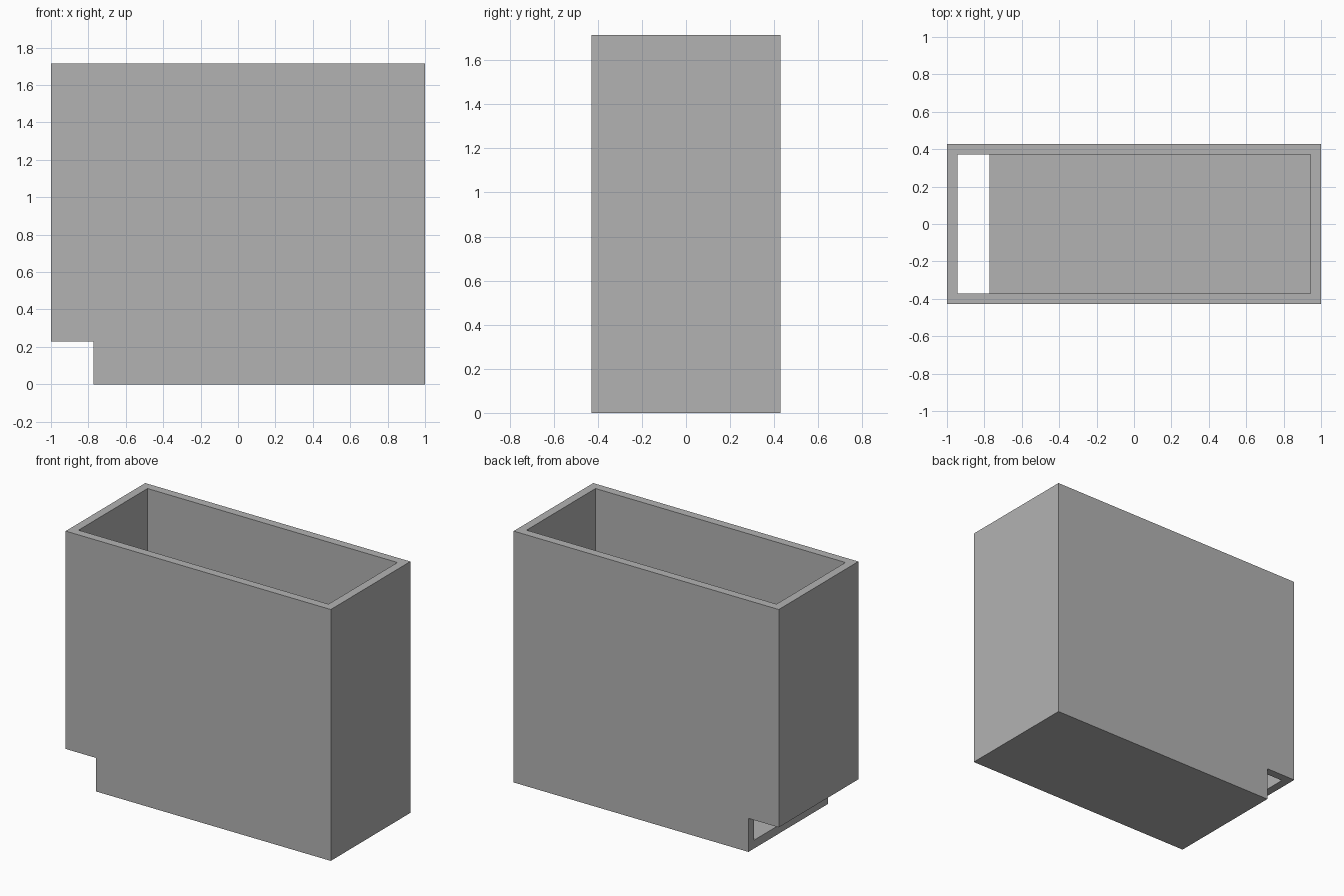
import bpy
import bmesh
from mathutils import Vector

if "Cube" in bpy.data.objects:
    bpy.data.objects.remove(bpy.data.objects["Cube"], do_unlink=True)

# Everything is laid out in whole wall thicknesses
UNIT = 2 / 35
LENGTH, DEPTH, HEIGHT = 35 * UNIT, 15 * UNIT, 30 * UNIT
WALL, NOTCH = UNIT, 4 * UNIT


def box(name, low, high):
    """Axis-aligned box between two corners."""
    low, high = Vector(low), Vector(high)
    bm = bmesh.new()
    bmesh.ops.create_cube(bm, size=1)
    bmesh.ops.scale(bm, vec=high - low, verts=bm.verts)
    bmesh.ops.translate(bm, vec=(low + high) / 2, verts=bm.verts)
    mesh = bpy.data.meshes.new(name)
    bm.to_mesh(mesh)
    bm.free()
    obj = bpy.data.objects.new(name, mesh)
    bpy.context.collection.objects.link(obj)
    return obj


def carve(target, cutter):
    """Subtract the cutter from the target and discard it."""
    cutter.hide_render = True
    mod = target.modifiers.new("carve", 'BOOLEAN')
    mod.operation = 'DIFFERENCE'
    mod.solver = 'EXACT'
    mod.object = cutter
    bpy.context.view_layer.objects.active = target
    bpy.ops.object.modifier_apply(modifier=mod.name)
    bpy.data.objects.remove(cutter, do_unlink=True)


x, y = LENGTH / 2, DEPTH / 2

# Outer block
body = box("open_box", (-x, -y, 0), (x, y, HEIGHT))

# Hollow interior, open at the top with a floor one wall thick
carve(body, box("cavity_cutter", (WALL - x, WALL - y, WALL),
                (x - WALL, y - WALL, HEIGHT + 1)))

# Notch through the lower corner, leaving the cavity open there
carve(body, box("notch_cutter", (-x - 1, -y - 1, -1),
                (NOTCH - x, y + 1, NOTCH)))

# Plain grey finish
GREY = (0.45, 0.45, 0.45, 1)
grey = bpy.data.materials.new("plain_grey")
grey.use_nodes = True
grey.diffuse_color = GREY
grey.node_tree.nodes["Principled BSDF"].inputs["Base Color"].default_value = GREY
body.data.materials.clear()
body.data.materials.append(grey)
